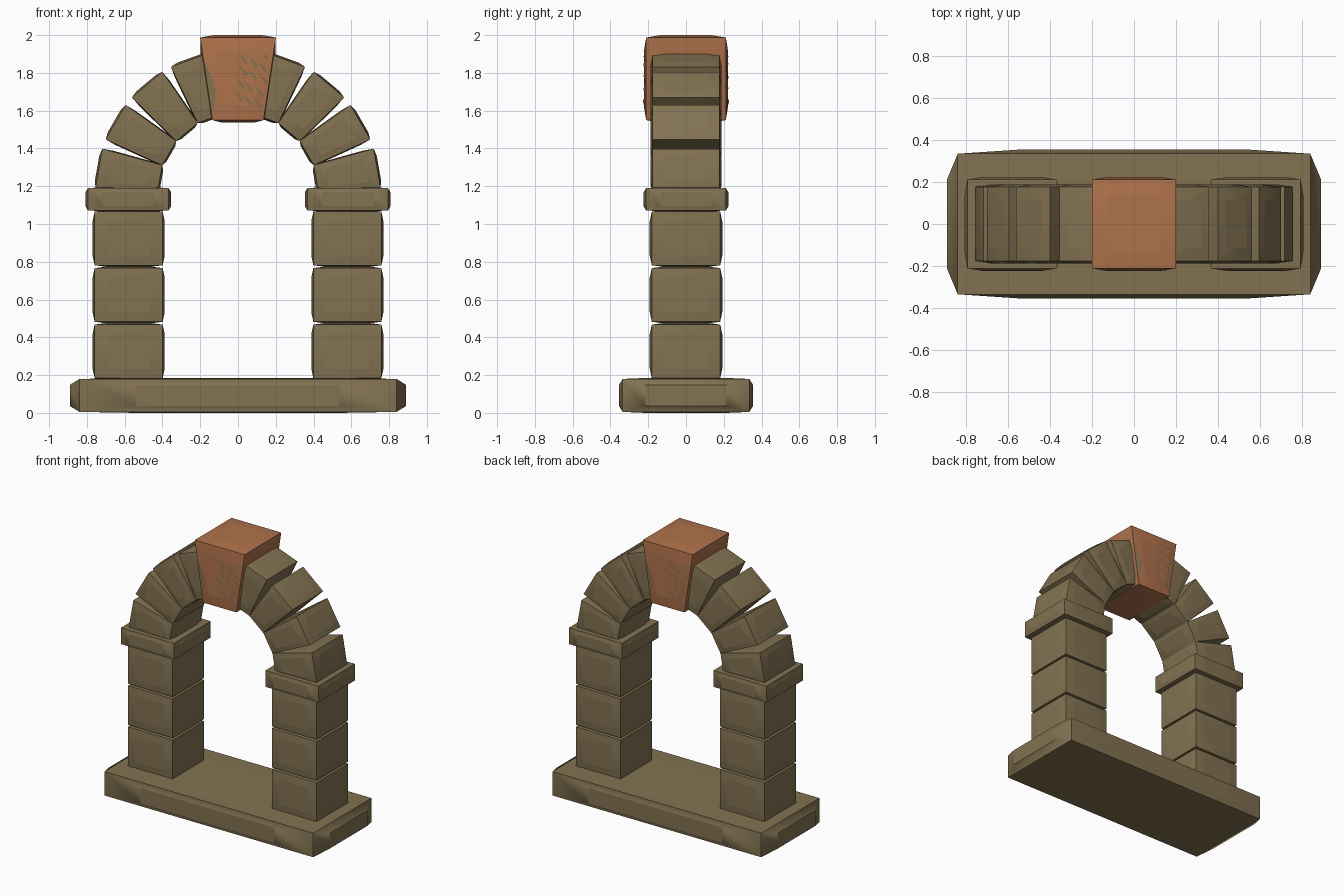
import bpy, bmesh, math, random
from mathutils import Vector
from mathutils.bvhtree import BVHTree

if "Cube" in bpy.data.objects:
    bpy.data.objects.remove(bpy.data.objects["Cube"])

random.seed(4)


def material(name, rgb):
    m = bpy.data.materials.new(name)
    m.diffuse_color = (*rgb, 1)
    m.use_nodes = True
    m.node_tree.nodes["Principled BSDF"].inputs["Base Color"].default_value = m.diffuse_color
    return m


STONE = material("olive stone", (0.225, 0.168, 0.083))
ORANGE = material("terracotta", (0.43, 0.17, 0.072))


def add_object(name, bm, mat):
    me = bpy.data.meshes.new(name)
    bm.to_mesh(me)
    bm.free()
    me.materials.append(mat)
    ob = bpy.data.objects.new(name, me)
    bpy.context.collection.objects.link(ob)
    return ob


def stone(name, profile, depth, mat=STONE):
    """Hewn block: a 4-point xz profile extruded in y, each face slightly cushioned."""
    bm = bmesh.new()
    front = [bm.verts.new((x, -depth, z)) for x, z in profile]
    back = [bm.verts.new((x, depth, z)) for x, z in profile]
    bm.faces.new(front)
    bm.faces.new(back[::-1])
    for i in range(4):
        j = (i + 1) % 4
        bm.faces.new((front[j], front[i], back[i], back[j]))
    bmesh.ops.recalc_face_normals(bm, faces=bm.faces)
    body = sum((v.co for v in bm.verts), Vector()) / 8
    for e in bm.edges:
        e.smooth = False
    for f in list(bm.faces):
        corners = [v.co.copy() for v in f.verts]
        mid = sum(corners, Vector()) / 4
        bmesh.ops.inset_individual(bm, faces=[f], thickness=0.001)
        for v in f.verts:
            c = min(corners, key=lambda p: (p - v.co).length)
            v.co = mid + (c - mid) * 0.64 + (mid - body) * 0.06
    for f in bm.faces:
        f.smooth = True
    return add_object(name, bm, mat)


def box(name, x0, x1, z0, z1, depth):
    """Stone whose cushioned faces reach the given limits."""
    cx, cz = (x0 + x1) / 2, (z0 + z1) / 2
    hx, hz = (x1 - x0) / 2.12, (z1 - z0) / 2.12
    return stone(name, [(cx - hx, cz - hz), (cx + hx, cz - hz),
                        (cx + hx, cz + hz), (cx - hx, cz + hz)], depth / 1.06)


# Base slab
box("base_slab", -0.89, 0.89, 0.0, 0.185, 0.355)

# Pillars and imposts
for side, s in (("left", -1), ("right", 1)):
    for i in range(3):
        z = 0.175 + 0.299 * i
        box(f"{side}_pillar_block_{i + 1}", *sorted((s * 0.388, s * 0.77)), z, z + 0.301, 0.192)
    box(f"{side}_impost", *sorted((s * 0.355, s * 0.807)), 1.068, 1.194, 0.224)

# Arch stones: touching at the inside, gapped at the outside
CZ = 1.165
for side, s in (("left", -1), ("right", 1)):
    for i in range(4):
        a = 10 + 20 * i
        pts = [(r, math.radians(a + d)) for r, d in ((0.427, -10), (0.755, -8), (0.755, 8), (0.427, 10))]
        stone(f"{side}_arch_stone_{i + 1}",
              [(s * r * math.cos(t), CZ + r * math.sin(t)) for r, t in pts], 0.177)

# Keystone
key = stone("keystone", [(-0.135, 1.55), (0.135, 1.55), (0.2, 1.987), (-0.2, 1.987)], 0.211, ORANGE)
tree = BVHTree.FromPolygons([v.co for v in key.data.vertices],
                            [p.vertices[:] for p in key.data.polygons])

# Worn patches: thin chips of bare stone lying on the keystone faces
bm = bmesh.new()


def patch(points, direction):
    d = Vector(direction)
    verts = []
    for p in points:
        hit = tree.ray_cast(Vector(p) - d * 1.0, d)[0]
        if hit is None:
            return
        verts.append(bm.verts.new(hit - d * 0.003))
    bm.faces.new(verts)


for s in (1, -1):  # front, then the back turned half round
    look = (0, s, 0)
    for i in range(6):  # worn left edge
        z0, z1 = 1.58 + i * 0.045, 1.625 + i * 0.045
        edge = lambda z: -0.133 - (z - 1.55) * 0.149
        w = lambda z: 0.035 * math.sin((z - 1.58) / 0.27 * math.pi)
        patch([(s * edge(z0), 0, z0), (s * (edge(z0) + w(z0) + 0.002), 0, z0),
               (s * (edge(z1) + w(z1) + 0.002), 0, z1), (s * edge(z1), 0, z1)], look)
    for i in range(13):  # slanting chips toward the right edge
        z = 1.62 + i * 0.022
        x = 0.135 - 0.11 * (i % 3) / 2 + (z - 1.62) * 0.12 + random.uniform(-0.01, 0.01)
        patch([(s * x, 0, z), (s * (x - 0.05), 0, z + 0.05), (s * (x - 0.012), 0, z - 0.018)], look)

for i in range(9):  # chips along the right and front of the top
    y = -0.17 + i * 0.035
    patch([(0.19, y, 0), (0.12, y + 0.035, 0), (0.19, y + 0.018, 0)], (0, 0, -1))
for i in range(5):
    x = -0.08 + i * 0.05
    patch([(x, -0.2, 0), (x - 0.025, -0.14, 0), (x + 0.018, -0.195, 0)], (0, 0, -1))
patch([(-0.197, -0.2, 0), (-0.12, -0.2, 0), (-0.165, -0.11, 0), (-0.197, 0.0, 0)], (0, 0, -1))
add_object("keystone_worn_patches", bm, STONE)
